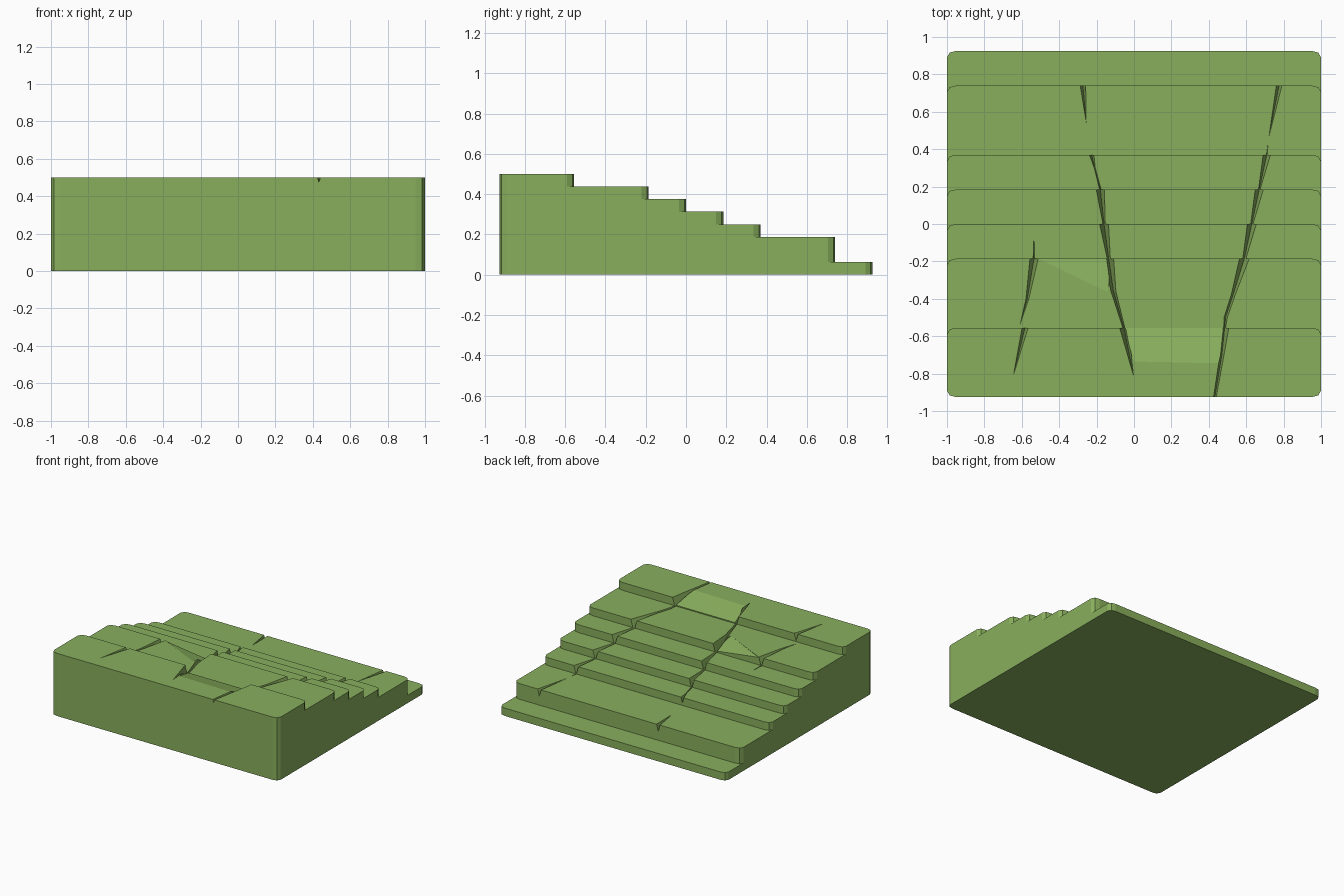
import bpy, bmesh

if "Cube" in bpy.data.objects:
    bpy.data.objects.remove(bpy.data.objects["Cube"])

BACK = -0.925
FRONTS = [0.925, 0.74, 0.37, 0.185, 0.0, -0.185, -0.555]
LEVELS = [0, 0.0625, 0.1875, 0.25, 0.3125, 0.375, 0.4375, 0.5]


def outline(bm, y, z, sign):
    """Row of points across one end of a step, with chamfered corners."""
    half = [(1.0, 0.035), (0.985, 0.008), (0.95, 0.0)]
    row = [(-x, d) for x, d in half] + [(x, d) for x, d in reversed(half)]
    return [bm.verts.new((x, y - sign * d, z)) for x, d in row]


def finish(bm, name):
    bmesh.ops.recalc_face_normals(bm, faces=bm.faces[:])
    mesh = bpy.data.meshes.new(name)
    bm.to_mesh(mesh)
    bm.free()
    obj = bpy.data.objects.new(name, mesh)
    bpy.context.collection.objects.link(obj)
    return obj


def carve(target, cutter):
    """Cut one shape out of the stairs and discard the cutter."""
    mod = target.modifiers.new("cut", 'BOOLEAN')
    mod.operation = 'DIFFERENCE'
    mod.solver = 'EXACT'
    mod.object = cutter
    bpy.context.view_layer.objects.active = target
    bpy.ops.object.modifier_apply(modifier=mod.name)
    bpy.data.objects.remove(cutter)


def crack(path, half_width=0.045, height=0.16):
    """V-shaped groove whose floor follows the path."""
    bm = bmesh.new()
    rings = [[bm.verts.new((x, y, z)),
              bm.verts.new((x + half_width, y, z + height)),
              bm.verts.new((x - half_width, y, z + height))] for x, y, z in path]
    for a, b in zip(rings, rings[1:]):
        for i in range(3):
            j = (i + 1) % 3
            bm.faces.new((a[i], a[j], b[j], b[i]))
    bm.faces.new(rings[0])
    bm.faces.new(rings[-1])
    bmesh.ops.triangulate(bm, faces=bm.faces[:])
    return finish(bm, "crack_cutter")


def slope(points):
    """Block whose underside planes off a tilted facet."""
    bm = bmesh.new()
    low = [bm.verts.new(p) for p in points]
    high = [bm.verts.new((x, y, 0.7)) for x, y, z in points]
    bmesh.ops.convex_hull(bm, input=low + high)
    return finish(bm, "slope_cutter")


# Stepped block
bm = bmesh.new()
n = len(FRONTS)
fronts = [[outline(bm, y, LEVELS[i + k], 1) for k in (0, 1)] for i, y in enumerate(FRONTS)]
backs = [outline(bm, BACK, z, -1) for z in LEVELS]
bm.faces.new(fronts[0][0] + backs[0][::-1])
bm.faces.new(fronts[-1][1] + backs[-1][::-1])
for i in range(n):
    low, top = fronts[i]
    for a, b in ((low, top), (backs[i], backs[i + 1])):
        for k in range(5):
            bm.faces.new((a[k], a[k + 1], b[k + 1], b[k]))
    for s in (0, -1):
        joint = [fronts[i + 1][0][s]] if i < n - 1 else []
        bm.faces.new([backs[i][s], low[s], top[s]] + joint + [backs[i + 1][s]])
    if i < n - 1:
        bm.faces.new(top + fronts[i + 1][0][::-1])
stairs = finish(bm, "cracked_stairs")

# Broken, tilted slabs
carve(stairs, slope([(0, -0.735, 0.5), (0.47, -0.745, 0.5),
                     (0.49, -0.54, 0.441), (-0.06, -0.54, 0.441)]))
carve(stairs, slope([(-0.53, -0.175, 0.434), (-0.14, -0.365, 0.438), (-0.12, -0.175, 0.38)]))

# Cracks running down the steps
CRACKS = [
    [(0.43, -0.94, 0.475), (0.47, -0.7, 0.46), (0.49, -0.5, 0.405), (0.53, -0.38, 0.4),
     (0.59, -0.185, 0.345), (0.63, 0, 0.29), (0.67, 0.185, 0.235), (0.71, 0.37, 0.18),
     (0.72, 0.46, 0.19)],
    [(0.72, 0.46, 0.189), (0.78, 0.76, 0.13)],
    [(-0.003, -0.81, 0.5), (-0.05, -0.57, 0.42), (-0.11, -0.36, 0.39), (-0.135, -0.185, 0.345),
     (-0.16, 0, 0.29), (-0.18, 0.185, 0.235), (-0.21, 0.3, 0.24), (-0.23, 0.385, 0.2)],
    [(-0.255, 0.54, 0.188), (-0.275, 0.76, 0.13)],
    [(-0.645, -0.81, 0.5), (-0.58, -0.545, 0.44)],
    [(-0.61, -0.54, 0.438), (-0.57, -0.4, 0.41), (-0.535, -0.19, 0.36), (-0.535, -0.09, 0.37)],
]
for path in CRACKS:
    carve(stairs, crack(path))

# Green finish
green = bpy.data.materials.new("green")
green.diffuse_color = (0.25, 0.43, 0.11, 1)
green.use_nodes = True
green.node_tree.nodes["Principled BSDF"].inputs["Base Color"].default_value = green.diffuse_color
stairs.data.materials.clear()
stairs.data.materials.append(green)
